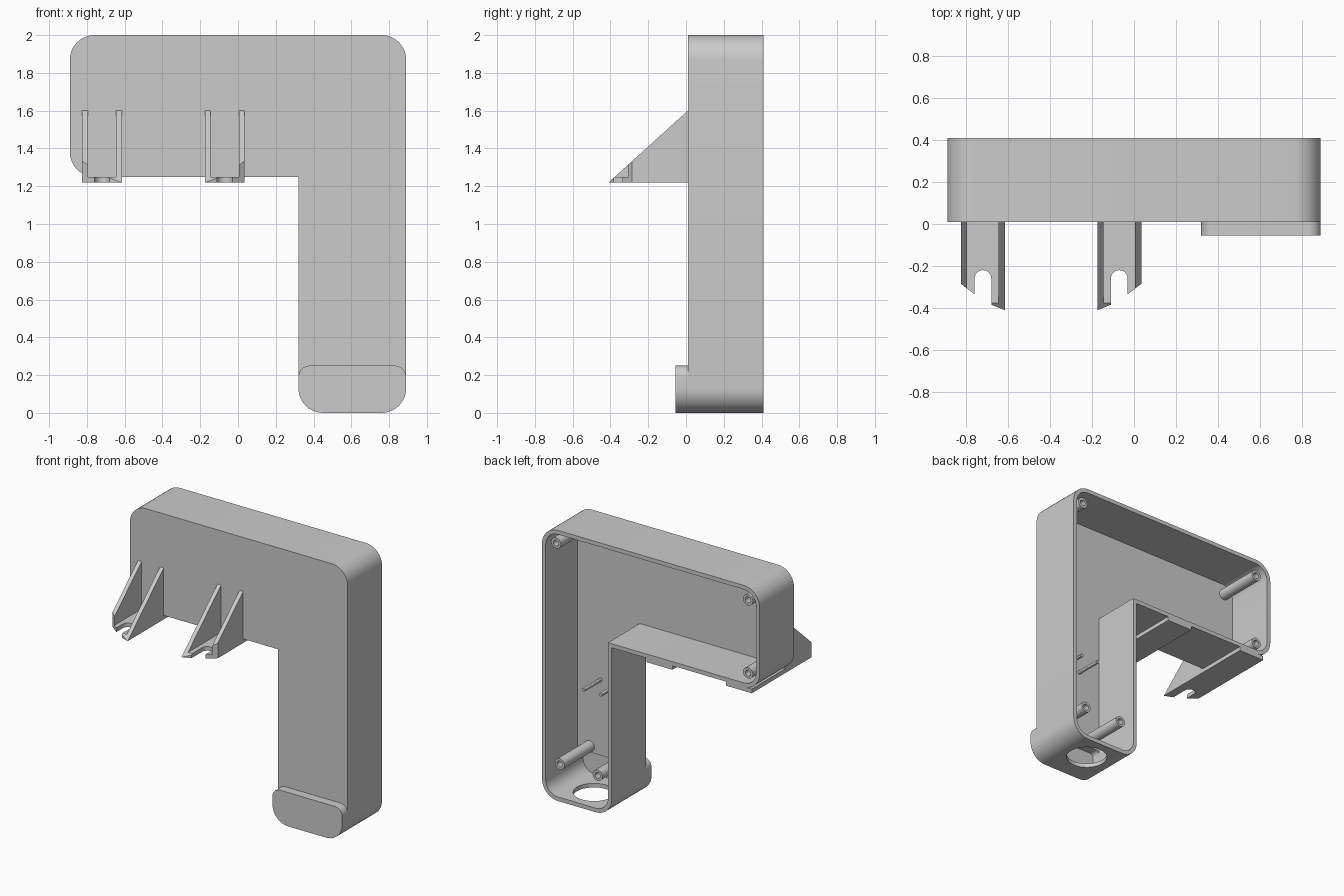
import bpy, bmesh, math
from mathutils import Vector

if "Cube" in bpy.data.objects:
    bpy.data.objects.remove(bpy.data.objects["Cube"], do_unlink=True)

grey = bpy.data.materials.new("light_grey")
grey.diffuse_color = (0.6, 0.6, 0.6, 1)
grey.use_nodes = True
grey.node_tree.nodes["Principled BSDF"].inputs["Base Color"].default_value = (0.6, 0.6, 0.6, 1)


def finish(name, bm):
    bmesh.ops.recalc_face_normals(bm, faces=bm.faces)
    mesh = bpy.data.meshes.new(name)
    bm.to_mesh(mesh)
    bm.free()
    mesh.materials.append(grey)
    obj = bpy.data.objects.new(name, mesh)
    bpy.context.collection.objects.link(obj)
    return obj


def prism(name, pts, axis, lo, hi):
    """Extrude a 2D outline along an axis (the outline uses the other two axes in order)."""
    def place(p):
        c = list(p)
        c.insert(axis, lo)
        return c
    bm = bmesh.new()
    face = bm.faces.new([bm.verts.new(place(p)) for p in pts])
    ext = bmesh.ops.extrude_face_region(bm, geom=[face])
    move = Vector((0, 0, 0))
    move[axis] = hi - lo
    bmesh.ops.translate(bm, vec=move, verts=[v for v in ext["geom"] if isinstance(v, bmesh.types.BMVert)])
    return finish(name, bm)


def rounded(corners, seg=10):
    """Outline from (u, v, radius) right-angle corners."""
    out = []
    for i, (u, v, r) in enumerate(corners):
        p = Vector((u, v))
        if r == 0:
            out.append(p)
            continue
        a = (Vector(corners[i - 1][:2]) - p).normalized()
        b = (Vector(corners[(i + 1) % len(corners)][:2]) - p).normalized()
        centre = p + (a + b) * r
        for k in range(seg + 1):
            t = math.pi / 2 * k / seg
            out.append(centre - b * r * math.cos(t) - a * r * math.sin(t))
    return out


def circle(u, v, r, n=48):
    return [(u + r * math.cos(2 * math.pi * k / n), v + r * math.sin(2 * math.pi * k / n)) for k in range(n)]


def cut(obj, cutter, op="DIFFERENCE"):
    mod = obj.modifiers.new("cut", "BOOLEAN")
    mod.operation, mod.solver, mod.object = op, "EXACT", cutter
    bpy.context.view_layer.objects.active = obj
    bpy.ops.object.modifier_apply(modifier=mod.name)


def drop(*objs):
    for o in objs:
        bpy.data.objects.remove(o, do_unlink=True)


def smooth(obj):
    bpy.ops.object.select_all(action="DESELECT")
    obj.select_set(True)
    bpy.context.view_layer.objects.active = obj
    bpy.ops.object.shade_smooth_by_angle(angle=math.radians(30))


W = 0.03             # wall thickness
FRONT, BACK = 0.01, 0.41


def l_outline(i):
    r = 0.13 - i
    return rounded([(-0.89 + i, 2 - i, r), (0.89 - i, 2 - i, r), (0.89 - i, i, r),
                    (0.32 + i, i, r), (0.32 + i, 1.25 + i, 0), (-0.89 + i, 1.25 + i, r)])


def lip_outline(i):
    return rounded([(0.32 + i, 0.25 - i, 0.06 - i), (0.89 - i, 0.25 - i, 0.06 - i),
                    (0.89 - i, i, 0.13 - i), (0.32 + i, i, 0.13 - i)])


# L-shaped shell, open at the back, with a hollow lip at the foot
shell = prism("housing_shell", l_outline(0), 1, FRONT, BACK)
lip = prism("foot_lip", lip_outline(0), 1, -0.055, FRONT)
cavity = prism("cavity", l_outline(W), 1, FRONT + W, 0.6)
recess = prism("recess", lip_outline(W), 1, -0.055 + W, FRONT + W + 0.02)
outlet = prism("outlet", circle(0.605, 0.21, 0.14), 2, -0.1, 0.1)
cut(shell, cavity)
cut(shell, recess)
cut(shell, outlet)
cut(lip, recess)
drop(cavity, recess, outlet)
smooth(shell)
smooth(lip)


# Hollow screw posts and plain pins inside the shell
def post(name, x, z, rings, n=24):
    bm = bmesh.new()
    loops = [[bm.verts.new((u, y, v)) for u, v in circle(x, z, r, n)] for r, y in rings]
    for a, b in zip(loops, loops[1:]):
        for k in range(n):
            bm.faces.new((a[k], a[(k + 1) % n], b[(k + 1) % n], b[k]))
    bm.faces.new(loops[0])
    bm.faces.new(loops[-1])
    smooth(finish(name, bm))


screw_posts = [("upper_left", 0.79, 1.89), ("upper_right", -0.78, 1.89), ("middle_right", -0.78, 1.35),
               ("lower_left", 0.76, 0.265), ("lower_right", 0.45, 0.265)]
for label, x, z in screw_posts:
    post("screw_post_" + label, x, z, [(0.04, 0.03), (0.04, 0.39), (0.022, 0.39), (0.022, 0.15)])
for label, x in (("left", 0.67), ("right", 0.53)):
    post("pin_" + label, x, 0.78, [(0.013, 0.03), (0.013, 0.24)], 12)


# Slotted brackets: two sloping ribs on a plate that runs under the shell; the pair is mirrored
def bracket(name, cx, s):
    side = [(-0.41, 1.22), (BACK, 1.22), (BACK, 1.252), (0.02, 1.252), (0.02, 1.6), (FRONT, 1.6)]
    body = prism(name, side, 0, cx - 0.105, cx + 0.105)
    channel = prism("channel", [(-0.6, 1.25), (FRONT, 1.25), (FRONT, 1.8), (-0.6, 1.8)], 0, cx - 0.075, cx + 0.075)
    slot = [(0.04 * math.cos(math.pi * k / 12), -0.26 + 0.04 * math.sin(math.pi * k / 12)) for k in range(13)]
    plan = [(-0.105, 0.5), (-0.105, -0.285), (-0.04, -0.335)] + slot[::-1] + \
           [(0.04, -0.385), (0.105, -0.411), (0.105, 0.5)]
    trim = prism("trim", [(cx + s * u * (1.001 if abs(u) > 0.1 else 1), v) for u, v in plan], 2, 1.1, 1.8)
    cut(body, channel)
    cut(body, trim, "INTERSECT")
    drop(channel, trim)
    smooth(body)


bracket("bracket_right", -0.72, 1)
bracket("bracket_left", -0.07, -1)
